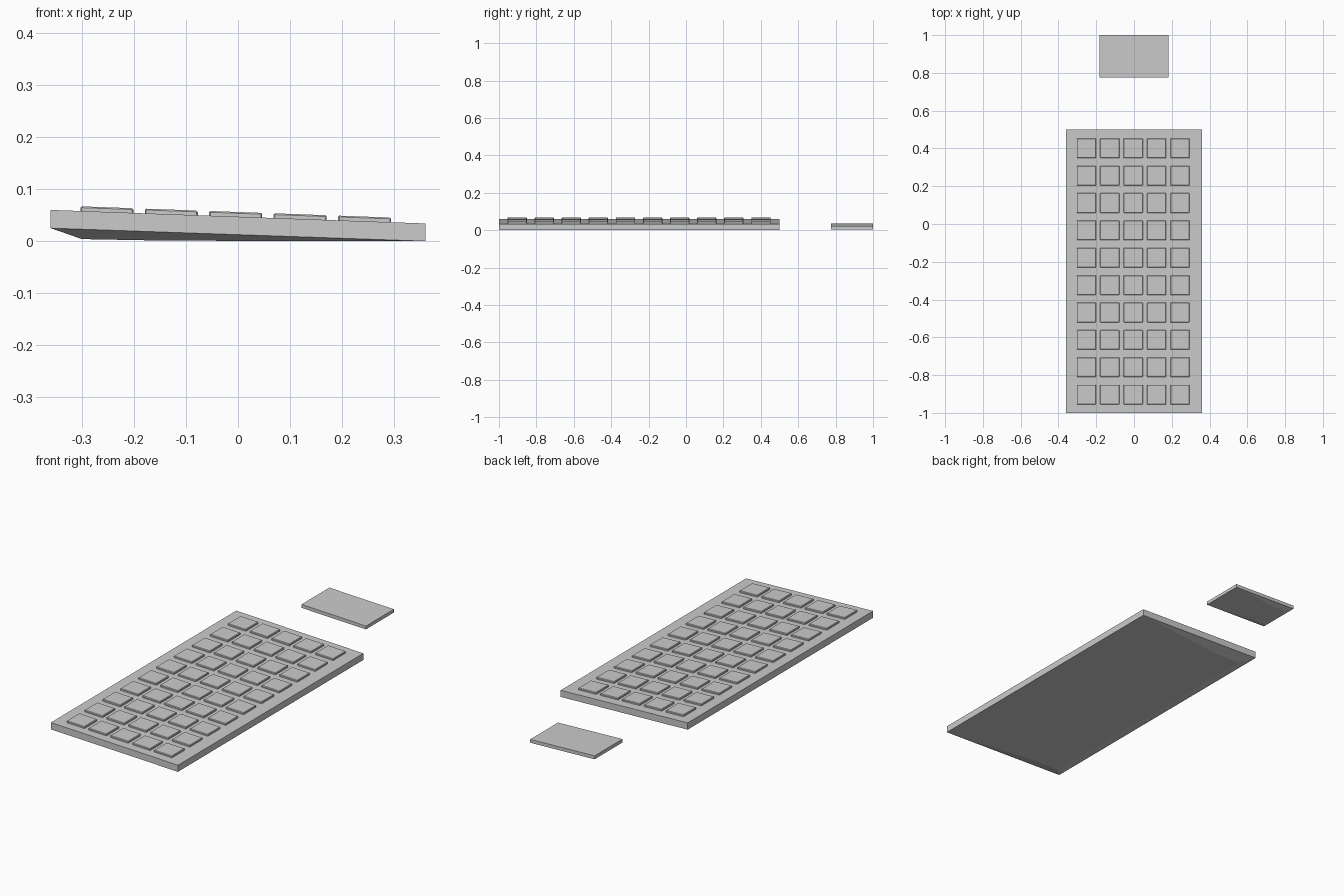
import bpy, bmesh
from mathutils import Matrix, Vector

if "Cube" in bpy.data.objects:
    bpy.data.objects.remove(bpy.data.objects["Cube"])

SLOPE = -0.026 / 0.72          # fall of the top face along x


def top_z(x):
    return 0.047 + SLOPE * x


def add_object(name, bm):
    bmesh.ops.recalc_face_normals(bm, faces=bm.faces)
    mesh = bpy.data.meshes.new(name)
    bm.to_mesh(mesh)
    bm.free()
    obj = bpy.data.objects.new(name, mesh)
    bpy.context.collection.objects.link(obj)
    return obj


def wedge(name, s, y0, y1, z0):
    """Sloped slab with a belly tucked in along three lower edges."""
    bm = bmesh.new()
    v = lambda x, y, z: bm.verts.new((x * s, y, z * s + z0))
    inset = 0.06 * s
    ends = []
    for y, yi in ((y0, y0 + inset), (y1, y1 - inset)):
        ends.append((v(-0.36, y, 0.06), v(0.36, y, 0.034), v(0.36, y, 0),
                     v(-0.36, y, 0.025), v(-0.30, yi, 0.004), v(-0.14, yi, 0.001)))
    f, b = ends
    # top and sides
    for i, j in ((0, 1), (1, 2), (3, 0), (3, 4), (4, 5), (5, 2)):
        bm.faces.new((f[i], f[j], b[j], b[i]))
    # end walls and belly slopes
    for e in ends:
        bm.faces.new(e[:4])
        bm.faces.new((e[3], e[2], e[5]))
        bm.faces.new((e[3], e[5], e[4]))
    return add_object(name, bm)


# Keyboard case and separate touch pad
wedge("keyboard_case", 1.0, -1.0, 0.5, 0.0)
wedge("touch_pad", 0.507, 0.775, 1.0, 0.004)

# Keys: 5 columns by 10 rows, tilted with the case top
tilt = Matrix(((1, 0, 0, 0), (0, 1, 0, 0), (SLOPE, 0, 1, 0), (0, 0, 0, 1)))
bm = bmesh.new()
for col in range(5):
    for row in range(10):
        x = -0.252 + 0.1238 * col
        y = 0.401 - 0.1449 * row
        place = Matrix.Translation(Vector((x, y, top_z(x) + 0.0025)))
        size = Matrix.Diagonal((0.102, 0.104, 0.013, 1))
        bmesh.ops.create_cube(bm, size=1, matrix=place @ tilt @ size)
keys = add_object("keys", bm)
bevel = keys.modifiers.new("soft_edges", 'BEVEL')
bevel.width = 0.0025
bevel.segments = 1
